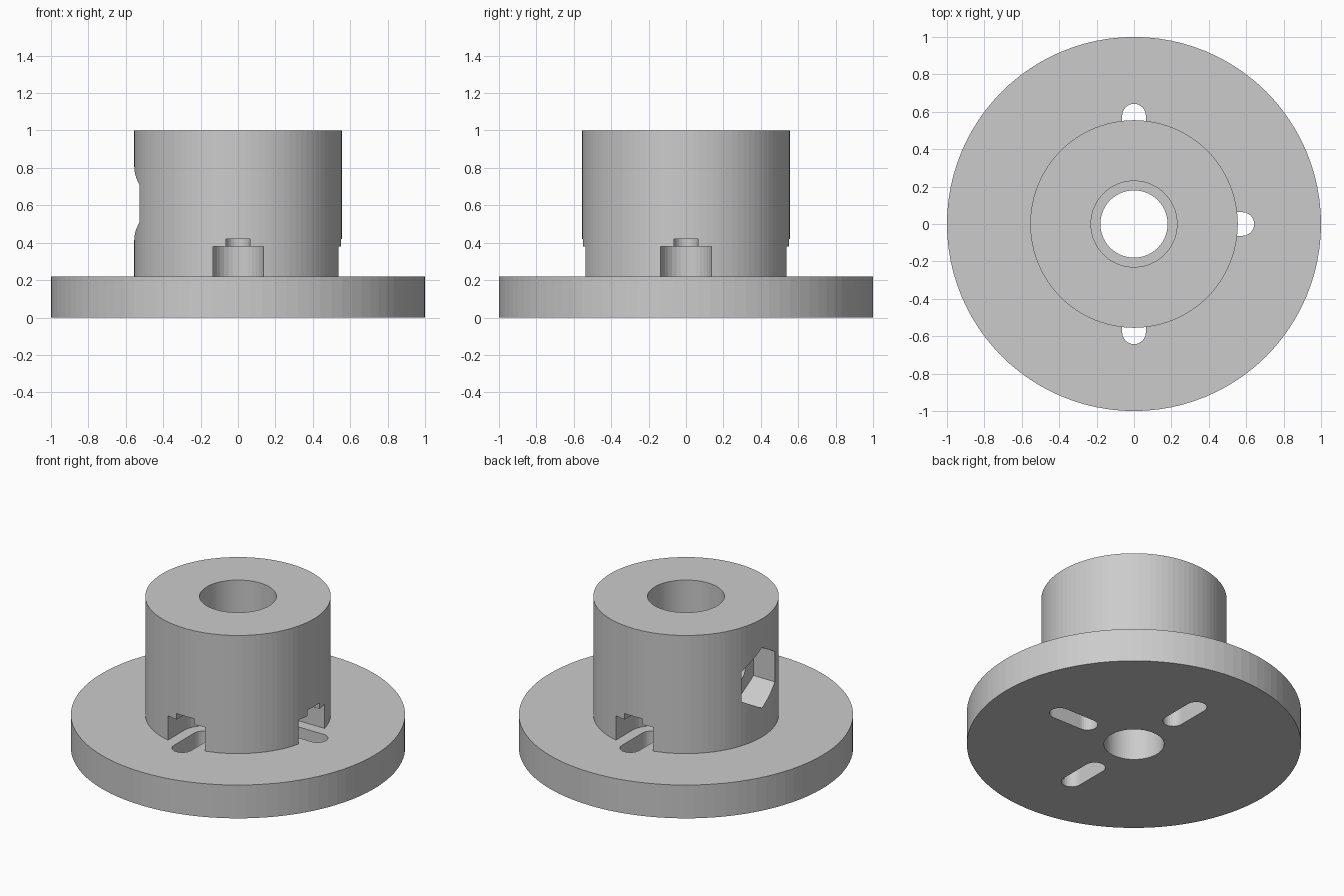
import bpy, bmesh
from math import pi, cos, sin
from mathutils import Matrix, Vector

cube = bpy.data.objects.get("Cube")
if cube:
    bpy.data.objects.remove(cube, do_unlink=True)

SEGMENTS = 96
FLANGE_TOP = 0.22
SLOT_INNER, SLOT_OUTER = 0.365, 0.58

grey = bpy.data.materials.new("plain_grey")
grey.use_nodes = True
grey.diffuse_color = (0.6, 0.6, 0.6, 1)
grey.node_tree.nodes["Principled BSDF"].inputs["Base Color"].default_value = (0.6, 0.6, 0.6, 1)


def add_object(name, bm):
    bmesh.ops.recalc_face_normals(bm, faces=bm.faces)
    mesh = bpy.data.meshes.new(name)
    bm.to_mesh(mesh)
    bm.free()
    mesh.materials.append(grey)
    obj = bpy.data.objects.new(name, mesh)
    bpy.context.collection.objects.link(obj)
    return obj


def lathe(name, profile):
    """Spin a closed (radius, height) profile around z."""
    bm = bmesh.new()
    verts = [bm.verts.new((r, 0, z)) for r, z in profile]
    edges = [bm.edges.new((v, verts[i - 1])) for i, v in enumerate(verts)]
    bmesh.ops.spin(bm, geom=verts + edges, cent=(0, 0, 0), axis=(0, 0, 1),
                   angle=2 * pi, steps=SEGMENTS)
    bmesh.ops.remove_doubles(bm, verts=bm.verts, dist=0.0001)
    return add_object(name, bm)


def arc(cx, r, start, end, steps):
    """Points on an arc centred on the x axis, both ends included."""
    angles = [start + (end - start) * i / steps for i in range(steps + 1)]
    return [(cx + r * cos(a), r * sin(a)) for a in angles]


def stadium(inner, outer, r):
    return arc(outer, r, -pi / 2, pi / 2, 16) + arc(inner, r, pi / 2, 3 * pi / 2, 16)


def prism(name, outline, low, high, matrix):
    """Extrude an outline from low to high, then turn it into place."""
    bm = bmesh.new()
    face = bm.faces.new([bm.verts.new((x, y, low)) for x, y in outline])
    top = bmesh.ops.extrude_face_region(bm, geom=[face])
    moved = [v for v in top["geom"] if isinstance(v, bmesh.types.BMVert)]
    bmesh.ops.translate(bm, verts=moved, vec=Vector((0, 0, high - low)))
    bm.transform(matrix)
    obj = add_object(name, bm)
    obj.hide_render = True
    return obj


# Flange, hub and stepped bore in one turned body
body = lathe("flanged_hub", [(0.18, 0), (1, 0), (1, FLANGE_TOP), (0.555, FLANGE_TOP),
                             (0.555, 1), (0.23, 1), (0.23, 0.42), (0.18, 0.42)])

cutters = []
# Four bolt slots with wider head pockets under the hub
for i in range(4):
    turn = Matrix.Rotation(i * pi / 2, 4, "Z")
    cutters.append(prism("head_pocket_cutter", stadium(SLOT_INNER, 0.8, 0.135),
                         FLANGE_TOP, 0.38, turn))
    cutters.append(prism("bolt_slot_cutter", stadium(SLOT_INNER, SLOT_OUTER, 0.063),
                         -0.1, 0.42, turn))

# Hexagonal nut pocket on one side, with a set screw hole into the bore
sideways = Matrix.Translation((0, 0, 0.61)) @ Matrix.Rotation(-pi / 2, 4, "Y")
cutters.append(prism("nut_pocket_cutter", arc(0, 0.2, 0, 2 * pi, 6)[:-1], 0.373, 0.8, sideways))
cutters.append(prism("screw_hole_cutter", arc(0, 0.09, 0, 2 * pi, 24)[:-1], 0.1, 0.5, sideways))

for cutter in cutters:
    cut = body.modifiers.new(cutter.name, "BOOLEAN")
    cut.operation = "DIFFERENCE"
    cut.solver = "EXACT"
    cut.object = cutter

# Keep the finished body and drop the cutters
bpy.context.view_layer.update()
depsgraph = bpy.context.evaluated_depsgraph_get()
finished = bpy.data.meshes.new_from_object(body.evaluated_get(depsgraph))
body.modifiers.clear()
body.data = finished
for cutter in cutters:
    bpy.data.objects.remove(cutter, do_unlink=True)
